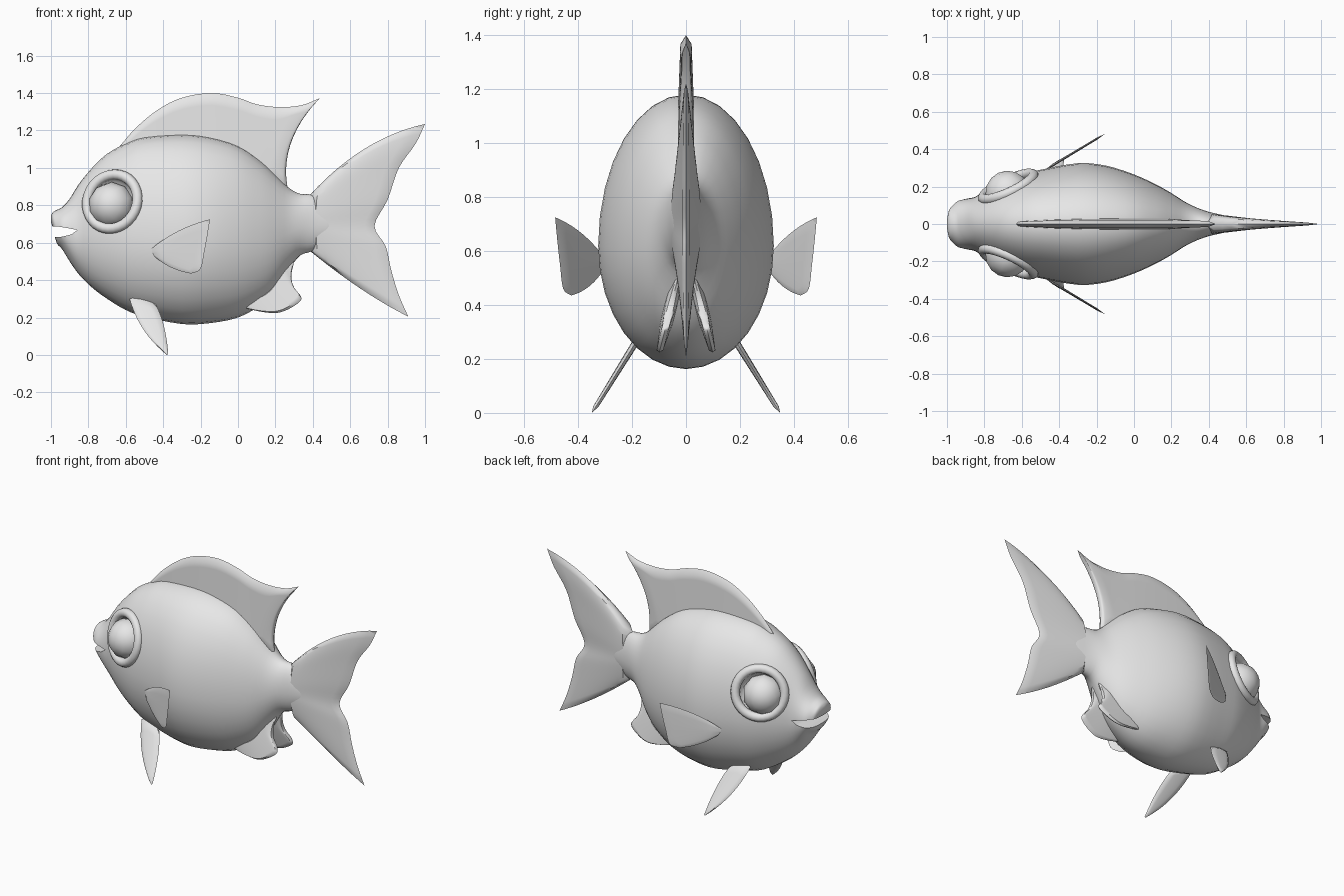
import bpy, bmesh, math
from mathutils import Vector, Matrix

if "Cube" in bpy.data.objects:
    bpy.data.objects.remove(bpy.data.objects["Cube"])

grey = bpy.data.materials.new("plain grey")
grey.diffuse_color = (0.8, 0.8, 0.8, 1)
grey.use_nodes = True
grey.node_tree.nodes["Principled BSDF"].inputs["Base Color"].default_value = grey.diffuse_color


def smooth(ob, angle=45):
    bpy.ops.object.select_all(action='DESELECT')
    ob.select_set(True)
    bpy.context.view_layer.objects.active = ob
    bpy.ops.object.shade_smooth_by_angle(angle=math.radians(angle))


def make(name, bm, angle=45):
    bmesh.ops.remove_doubles(bm, verts=bm.verts, dist=0.0004)
    bmesh.ops.recalc_face_normals(bm, faces=bm.faces)
    me = bpy.data.meshes.new(name)
    bm.to_mesh(me)
    bm.free()
    ob = bpy.data.objects.new(name, me)
    bpy.context.collection.objects.link(ob)
    me.materials.append(grey)
    smooth(ob, angle)
    return ob


def spline(points, steps):
    """Catmull-Rom through points of any dimension."""
    p = [Vector(q) for q in points]
    p = [p[0] * 2 - p[1]] + p + [p[-1] * 2 - p[-2]]
    out = []
    for i in range(1, len(p) - 2):
        a, b, c, d = p[i - 1:i + 3]
        for k in range(steps):
            t = k / steps
            out.append((b * 2 + (c - a) * t + (a * 2 - b * 5 + c * 4 - d) * t * t
                        + (b * 3 - a - c * 3 + d) * t ** 3) * 0.5)
    return out + [p[-2]]


def fin(name, cols, t0, t1, place=lambda x, z: 0.0, rows=12, steps=4):
    """Lens-shaped sheet fanned from root points to edge points in x, z."""
    full = []
    for c in cols:
        root, tip = c[0], c[-1]
        mid = c[1] if len(c) == 3 else ((root[0] + tip[0]) / 2, (root[1] + tip[1]) / 2)
        full.append((*root, *mid, *tip))
    lines = spline(full, steps)
    n = len(lines) - 1
    bm = bmesh.new()
    for side in (1, -1):
        grid = []
        for i, L in enumerate(lines):
            u, row = 2 * i / n - 1, []
            for j in range(rows + 1):
                v = j / rows
                w = ((1 - v) ** 2, 2 * v * (1 - v), v * v)
                x = w[0] * L[0] + w[1] * L[2] + w[2] * L[4]
                z = w[0] * L[1] + w[1] * L[3] + w[2] * L[5]
                h = (t0 + (t1 - t0) * v) * (0.3 + 0.7 * math.sqrt(max(0, 1 - u * u)))
                if i in (0, n) or j in (0, rows):
                    h = 0
                row.append(bm.verts.new((x, place(x, z) + side * h, z)))
            grid.append(row)
        for i in range(n):
            for j in range(rows):
                bm.faces.new((grid[i][j], grid[i + 1][j], grid[i + 1][j + 1], grid[i][j + 1]))
    bmesh.ops.dissolve_degenerate(bm, edges=bm.edges, dist=0.0002)
    return make(name, bm)


# Body: x, top, bottom, half width
stations = [
    (-1.0, .745, .71, .02), (-.99, .762, .68, .07), (-.97, .775, .60, .10),
    (-.94, .79, .565, .125), (-.9, .835, .50, .135), (-.85, .915, .43, .145),
    (-.78, 1.0, .36, .185), (-.7, 1.075, .30, .225), (-.6, 1.13, .24, .265),
    (-.5, 1.165, .205, .29), (-.3, 1.18, .165, .325), (-.15, 1.165, .17, .312),
    (0, 1.12, .20, .265), (.12, 1.04, .265, .21), (.2, .965, .34, .165),
    (.27, .895, .45, .12), (.33, .862, .53, .09), (.4, .855, .555, .065),
    (.5, .80, .60, .042), (.6, .72, .66, .01)]
N = 32
bm = bmesh.new()
rings = []
for x, top, bot, w in spline(stations, 3):
    zm = bot + 0.45 * (top - bot)
    ring = []
    for k in range(N):
        a = 2 * math.pi * k / N
        s = math.sin(a)
        ring.append(bm.verts.new((x, w * math.cos(a), zm + s * (top - zm if s > 0 else zm - bot))))
    rings.append(ring)
for a, b in zip(rings, rings[1:]):
    for k in range(N):
        bm.faces.new((a[k], a[(k + 1) % N], b[(k + 1) % N], b[k]))
bm.faces.new(rings[0])
bm.faces.new(rings[-1])
body = make("body", bm)


def cut(ob, cutter):
    cutter.hide_render = True
    m = ob.modifiers.new("cut", 'BOOLEAN')
    m.operation, m.solver, m.object = 'DIFFERENCE', 'EXACT', cutter
    bpy.context.view_layer.objects.active = ob
    bpy.ops.object.modifier_apply(modifier=m.name)
    bpy.data.objects.remove(cutter)


# Mouth notch
bm = bmesh.new()
notch = [(-1.1, .685), (-.97, .688), (-.91, .678), (-.858, .668), (-.89, .645), (-.94, .632), (-1.1, .625)]
face = bm.faces.new([bm.verts.new((x, -.3, z)) for x, z in notch])
ext = bmesh.ops.extrude_face_region(bm, geom=[face])
bmesh.ops.translate(bm, verts=[v for v in ext['geom'] if isinstance(v, bmesh.types.BMVert)], vec=(0, .6, 0))
cut(body, make("mouth_cutter", bm))


def ball(name, loc, normal, scale, seg, rings):
    bm = bmesh.new()
    bmesh.ops.create_uvsphere(bm, u_segments=seg, v_segments=rings, radius=1)
    rot = normal.to_track_quat('Z', 'Y').to_matrix().to_4x4()
    bm.transform(Matrix.Translation(loc) @ rot @ Matrix.Diagonal((*scale, 1)))
    return make(name, bm, 60)


# Eyes: socket, raised rim and eyeball on each side
for s, label in ((-1, "right"), (1, "left")):
    normal = Vector((-.42, s * .9, .22)).normalized()
    cut(body, ball("socket_cutter", (-.68, s * .215, .815), normal, (.135, .135, .075), 28, 14))
    ball(label + "_eye", (-.675, s * .165, .80), Vector((-.42, s * .9, 0)), (.125, .125, .12), 10, 8)
    bpy.ops.mesh.primitive_torus_add(major_segments=32, minor_segments=10, major_radius=.148,
                                     minor_radius=.028, location=(-.672, s * .2, .82))
    rim = bpy.context.object
    rim.name = label + "_eye_rim"
    rim.rotation_euler = normal.to_track_quat('Z', 'Y').to_euler()
    rim.data.materials.append(grey)
    smooth(rim, 60)
smooth(body, 45)

# Dorsal fin
fin("dorsal_fin", [
    ((-.62, 1.0), (-.645, 1.10)), ((-.5, 1.0), (-.55, 1.21)), ((-.4, 1.0), (-.43, 1.31)),
    ((-.28, 1.0), (-.3, 1.375)), ((-.14, 1.0), (-.14, 1.4)), ((0, .98), (0, 1.375)),
    ((.08, .95), (.1, 1.34)), ((.14, .92), (.22, 1.325)),
    ((.18, .9), (.22, 1.2), (.34, 1.335)), ((.22, .88), (.22, 1.16), (.43, 1.37)),
    ((.27, .87), (.21, 1.13), (.43, 1.365))], .035, .02)

# Forked tail fin
fin("tail_fin", [
    ((.38, .85), (.66, 1.16), (1, 1.235)), ((.38, .83), (.66, 1.07), (.95, 1.13)),
    ((.38, .80), (.62, .93), (.86, 1.0)), ((.38, .75), (.6, .8), (.8, .83)),
    ((.38, .70), (.57, .70), (.73, .69)), ((.38, .66), (.6, .62), (.79, .58)),
    ((.38, .62), (.62, .54), (.82, .45)), ((.38, .58), (.64, .45), (.86, .32)),
    ((.38, .56), (.66, .33), (.91, .205))], .06, .008)

# Paired fins
for s, label in ((-1, "right"), (1, "left")):
    fin(label + "_pectoral_fin", [
        ((-.46, .57), (-.33, .68), (-.15, .725)), ((-.46, .56), (-.165, .63)),
        ((-.46, .55), (-.18, .55)), ((-.455, .54), (-.2, .46)),
        ((-.45, .53), (-.37, .455), (-.25, .435))],
        .008, .006, lambda x, z: s * (.305 + .6 * (x + .45)))
    fin(label + "_pelvic_fin", [
        ((-.58, .30), (-.53, .12), (-.38, 0)), ((-.52, .31), (-.47, .15), (-.377, 0)),
        ((-.44, .27), (-.385, .17), (-.373, .004))],
        .016, .01, lambda x, z: s * (.175 + .62 * (.28 - z)))
    fin(label + "_anal_fin", [
        ((0, .27), (.04, .25)), ((.08, .3), (.13, .23)), ((.14, .33), (.21, .225)),
        ((.18, .37), (.28, .25)), ((.21, .42), (.34, .30)), ((.24, .45), (.30, .36)),
        ((.25, .5), (.285, .42)), ((.27, .54), (.30, .5))],
        .025, .012, lambda x, z: s * (.03 + .25 * (.5 - z)))
